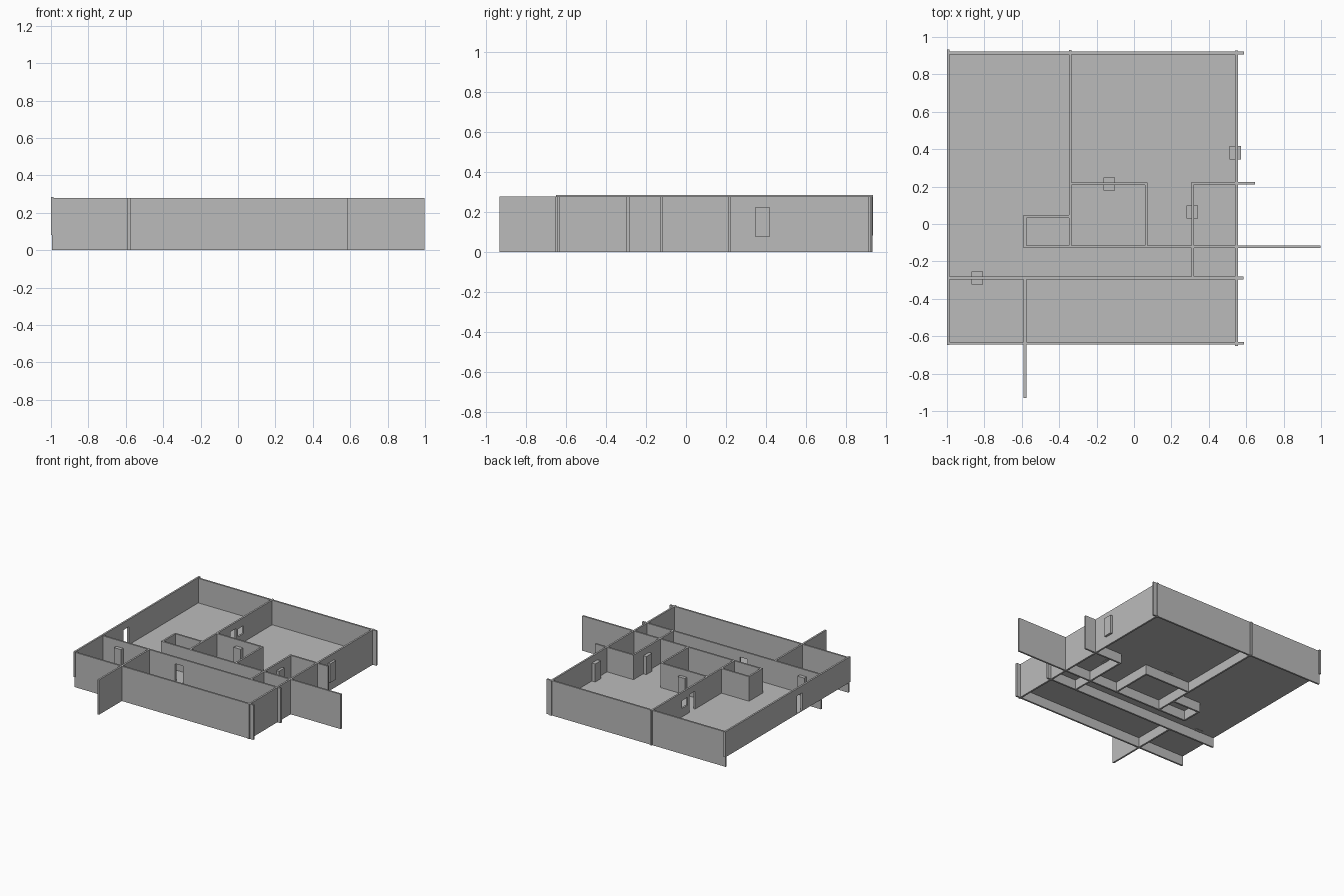
import bpy
import bmesh

# Remove the default cube
cube = bpy.data.objects.get("Cube")
if cube:
    bpy.data.objects.remove(cube, do_unlink=True)

grey = bpy.data.materials.new("plain_grey")
grey.use_nodes = True
grey.diffuse_color = (0.5, 0.5, 0.5, 1)
grey.node_tree.nodes["Principled BSDF"].inputs["Base Color"].default_value = (0.5, 0.5, 0.5, 1)

THICK = 0.014
TOP = 0.278
FLOOR = 0.082
DOOR_TOP = 0.226


def add_object(name, bm):
    mesh = bpy.data.meshes.new(name)
    bm.to_mesh(mesh)
    bm.free()
    mesh.materials.append(grey)
    obj = bpy.data.objects.new(name, mesh)
    bpy.context.collection.objects.link(obj)
    return obj


def box(name, x0, x1, y0, y1, z0, z1):
    bm = bmesh.new()
    bmesh.ops.create_cube(bm, size=1)
    bmesh.ops.scale(bm, vec=(x1 - x0, y1 - y0, z1 - z0), verts=bm.verts)
    bmesh.ops.translate(bm, vec=((x0 + x1) / 2, (y0 + y1) / 2, (z0 + z1) / 2), verts=bm.verts)
    return add_object(name, bm)


def wall(name, axis, at, start, end, bottom=0.0, top=TOP, holes=()):
    """Wall running along an axis; holes are (start, end, bottom, top)."""
    along = sorted({start, end, *(v for h in holes for v in h[:2])})
    levels = sorted({bottom, top, *(v for h in holes for v in h[2:])})
    bm = bmesh.new()
    for a, b in zip(along, along[1:]):
        for c, d in zip(levels, levels[1:]):
            if any(h[0] <= a and b <= h[1] and h[2] <= c and d <= h[3] for h in holes):
                continue
            corners = [(a, c), (b, c), (b, d), (a, d)]
            bm.faces.new([bm.verts.new((s, at, z) if axis == "x" else (at, s, z))
                          for s, z in corners])
    bmesh.ops.remove_doubles(bm, verts=bm.verts, dist=0.0001)
    obj = add_object(name, bm)
    solid = obj.modifiers.new("thickness", "SOLIDIFY")
    solid.thickness = THICK
    solid.offset = 0
    return obj


def doorway(start, end, bottom=FLOOR):
    return (start, end, bottom, DOOR_TOP)


# Floor slab, raised above the foot of the walls
box("floor", -0.995, 0.55, -0.638, 0.915, FLOOR - 0.005, FLOOR)

# Outer walls; the west one stands on the floor level
wall("west_wall", "y", -0.993, -0.648, 0.932, FLOOR, 0.284,
     [(-0.04, 0.03, FLOOR, DOOR_TOP)])
wall("east_wall", "y", 0.548, -0.652, 0.928)
wall("north_wall", "x", 0.914, -0.995, 0.587)
wall("south_wall", "x", -0.637, -0.995, 0.587)

# Long corridor walls, running past the outer walls
wall("corridor_south_wall", "x", -0.289, -0.995, 0.585, holes=[doorway(-0.348, -0.28)])
wall("corridor_north_wall", "x", -0.122, -0.59, 0.998)
wall("front_room_partition", "y", -0.583, -0.93, -0.283)

# Main partition with a doorway and a small window
wall("main_partition", "y", -0.34, -0.128, 0.93,
     holes=[doorway(0.38, 0.45), (0.478, 0.545, 0.15, 0.212)])

# Small rooms
wall("closet_west_wall", "y", -0.583, -0.128, 0.047)
wall("closet_north_wall", "x", 0.04, -0.59, -0.333)
wall("middle_room_north_wall", "x", 0.215, -0.347, 0.072)
wall("middle_room_east_wall", "y", 0.065, -0.128, 0.222)
wall("east_room_west_wall", "y", 0.314, -0.296, 0.224)
wall("east_room_north_wall", "x", 0.217, 0.307, 0.648)

# Door blocks standing through the walls
doors = {
    "front_room_door": (-0.838, -0.289),
    "middle_room_door": (-0.132, 0.213),
    "east_room_door": (0.311, 0.064),
    "east_outer_door": (0.542, 0.381),
}
for name, (x, y) in doors.items():
    box(name, x - 0.031, x + 0.031, y - 0.035, y + 0.035, FLOOR - 0.007, DOOR_TOP)
